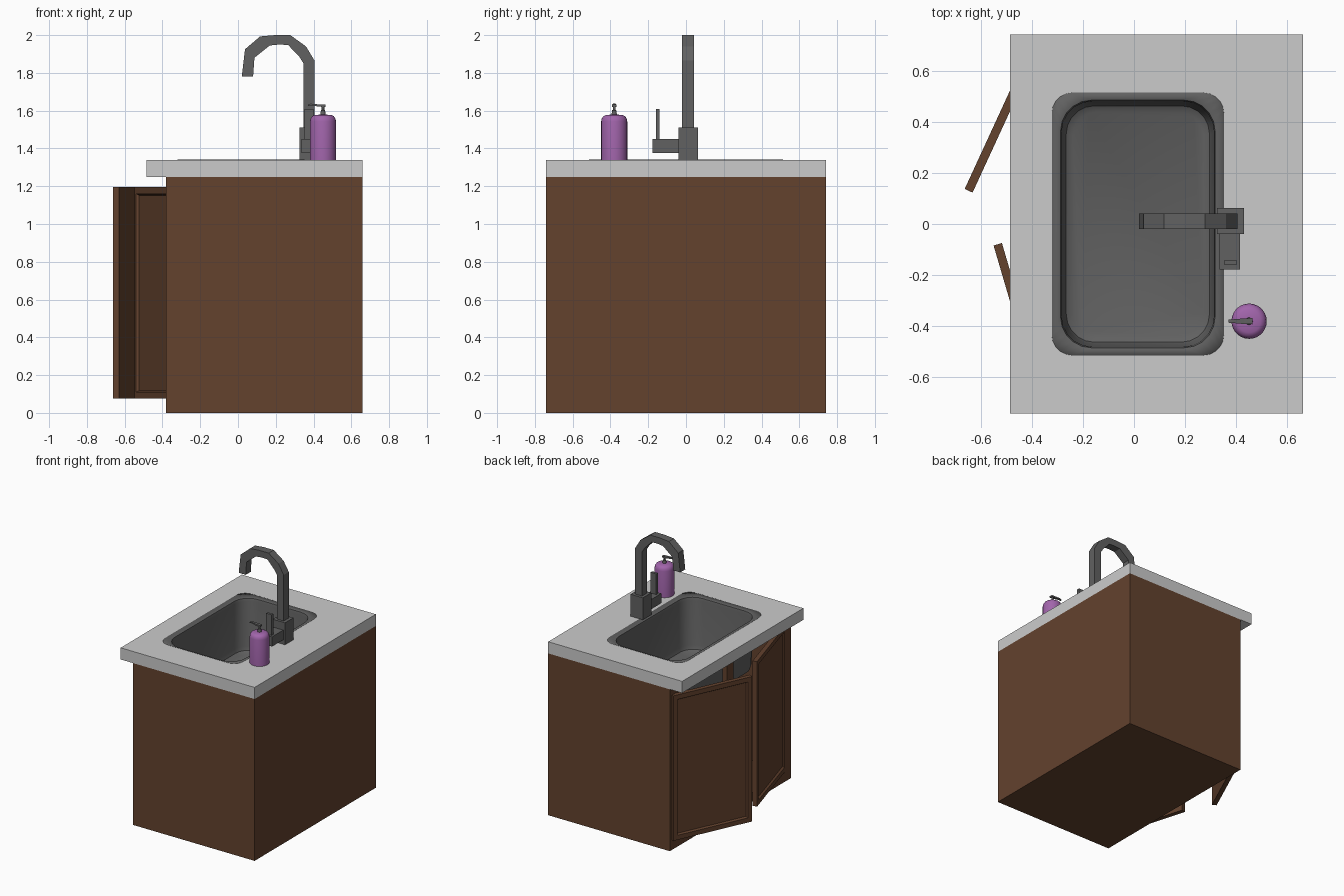
import bpy, bmesh, math
from mathutils import Vector

if "Cube" in bpy.data.objects:
    bpy.data.objects.remove(bpy.data.objects["Cube"])


def material(name, rgb):
    m = bpy.data.materials.new(name)
    m.diffuse_color = (*rgb, 1)
    m.use_nodes = True
    m.node_tree.nodes["Principled BSDF"].inputs["Base Color"].default_value = m.diffuse_color
    return m


WOOD = material("brown wood", (0.125, 0.054, 0.027))
STONE = material("light grey stone", (0.6, 0.6, 0.6))
METAL = material("dark grey metal", (0.12, 0.12, 0.12))
PURPLE = material("purple plastic", (0.36, 0.13, 0.41))


def finish(name, bm, mat, smooth=False):
    me = bpy.data.meshes.new(name)
    bm.to_mesh(me)
    bm.free()
    ob = bpy.data.objects.new(name, me)
    bpy.context.collection.objects.link(ob)
    me.materials.append(mat)
    if smooth:
        bpy.ops.object.select_all(action='DESELECT')
        ob.select_set(True)
        bpy.context.view_layer.objects.active = ob
        bpy.ops.object.shade_smooth_by_angle(angle=math.radians(35))
    return ob


def boxes(name, mat, specs):
    """One object from boxes given as (x0, x1, y0, y1, z0, z1)."""
    bm = bmesh.new()
    for x0, x1, y0, y1, z0, z1 in specs:
        vs = bmesh.ops.create_cube(bm, size=1)["verts"]
        for v in vs:
            v.co = Vector((x1 if v.co.x > 0 else x0, y1 if v.co.y > 0 else y0,
                           z1 if v.co.z > 0 else z0))
    return finish(name, bm, mat)


def rounded_rect(hx, hy, r, cx=0.015, seg=5):
    pts = []
    for k, (sx, sy) in enumerate(((1, 1), (-1, 1), (-1, -1), (1, -1))):
        for i in range(seg + 1):
            a = math.pi / 2 * (k + i / seg)
            pts.append((cx + sx * (hx - r) + r * math.cos(a), sy * (hy - r) + r * math.sin(a)))
    return pts


def loft(bm, loops, cap_start=False, cap_end=False):
    rings = [[bm.verts.new(p) for p in lp] for lp in loops]
    n = len(rings[0])
    for a, b in zip(rings, rings[1:]):
        for i in range(n):
            bm.faces.new((a[i], a[(i + 1) % n], b[(i + 1) % n], b[i]))
    if cap_start:
        bm.faces.new(rings[0][::-1])
    if cap_end:
        bm.faces.new(rings[-1])


# hollow cabinet with a face frame on the -x side
XB, XF, W = 0.66, -0.38, 0.74
boxes("cabinet", WOOD, [
    (XF, XB, -W, W, 0, 0.07),
    (XB - 0.04, XB, -W, W, 0.07, 1.25),
    (XF, XB - 0.04, -W, -W + 0.04, 0.07, 1.25),
    (XF, XB - 0.04, W - 0.04, W, 0.07, 1.25),
    (XF, XF + 0.04, -W + 0.04, W - 0.04, 1.18, 1.25),
    (XF, XF + 0.04, -W + 0.04, -W + 0.08, 0.07, 1.18),
    (XF, XF + 0.04, W - 0.08, W - 0.04, 0.07, 1.18),
    (XF, XF + 0.04, -0.04, 0.04, 0.07, 1.18),
])


# open doors with a recessed panel, placed from the free outer corner
def door(name, corner, along, inward, length=0.64, thick=0.034, z0=0.075, z1=1.195):
    c, u, n = Vector((*corner, 0)), Vector((*along, 0)), Vector((*inward, 0))
    bm = bmesh.new()
    base = [c, c + u * length, c + u * length + n * thick, c + n * thick]
    loft(bm, [[p + Vector((0, 0, z)) for p in base] for z in (z0, z1)], True, True)
    bmesh.ops.recalc_face_normals(bm, faces=bm.faces[:])
    bm.normal_update()
    outer = max(bm.faces, key=lambda f: -f.normal.dot(n))
    bmesh.ops.inset_region(bm, faces=[outer], thickness=0.05)
    bmesh.ops.inset_region(bm, faces=[outer], thickness=0.012, depth=-0.014)
    finish(name, bm, WOOD)


door("rear_door", (-0.662, 0.137), (0.418, 0.908), (0.908, -0.418))
door("near_door", (-0.549, -0.084), (0.282, -0.959), (0.959, 0.282))

# countertop with the sink opening cut out
counter = boxes("countertop", STONE, [(-0.485, 0.66, -W, W, 1.25, 1.34)])
bm = bmesh.new()
loft(bm, [[(x, y, z) for x, y in rounded_rect(0.333, 0.51, 0.08)] for z in (1.2, 1.4)], True, True)
cutter = finish("sink_cutter", bm, STONE)
cutter.hide_render = True
mod = counter.modifiers.new("hole", 'BOOLEAN')
mod.operation, mod.object, mod.solver = 'DIFFERENCE', cutter, 'EXACT'
bpy.context.view_layer.objects.active = counter
bpy.ops.object.modifier_apply(modifier="hole")
bpy.data.objects.remove(cutter)

# sink basin: rim, walls, curved bottom edge and floor
bm = bmesh.new()
sections = [(0.336, 0.513, 0.08, 1.342), (0.302, 0.484, 0.12, 1.33), (0.298, 0.48, 0.12, 1.31),
            (0.29, 0.472, 0.12, 0.97), (0.28, 0.462, 0.11, 0.94), (0.255, 0.437, 0.09, 0.925)]
loft(bm, [[(x, y, z) for x, y in rounded_rect(hx, hy, r)] for hx, hy, r, z in sections], False, True)
bmesh.ops.recalc_face_normals(bm, faces=bm.faces[:])
bm.normal_update()
if min(bm.faces, key=lambda f: f.calc_center_median().z).normal.z < 0:
    bmesh.ops.reverse_faces(bm, faces=bm.faces[:])
sink = finish("sink_basin", bm, METAL, True)
shell = sink.modifiers.new("shell", 'SOLIDIFY')
shell.thickness, shell.offset = 0.01, -1

# faucet base, handle body and lever
boxes("faucet_base", METAL, [(0.325, 0.43, -0.04, 0.063, 1.34, 1.51)])
boxes("faucet_handle", METAL, [(0.335, 0.415, -0.177, -0.04, 1.375, 1.45),
                               (0.353, 0.4, -0.16, -0.14, 1.45, 1.61)])

# faucet spout: angular gooseneck from paired outer / inner points (x, z)
outer = [(0.405, 1.5), (0.405, 1.865), (0.36, 1.94), (0.277, 2.0), (0.195, 2.0),
         (0.117, 1.993), (0.037, 1.925), (0.02, 1.78)]
inner = [(0.347, 1.5), (0.347, 1.85), (0.325, 1.885), (0.265, 1.948), (0.215, 1.95),
         (0.168, 1.945), (0.087, 1.88), (0.08, 1.78)]
bm = bmesh.new()
loft(bm, [[(o[0], -0.02, o[1]), (o[0], 0.042, o[1]), (i[0], 0.042, i[1]), (i[0], -0.02, i[1])]
          for o, i in zip(outer, inner)], True, True)
bmesh.ops.recalc_face_normals(bm, faces=bm.faces[:])
finish("faucet_spout", bm, METAL)


# soap dispenser: turned bottle and pump
def lathe(name, profile, mat, cx=0.45, cy=-0.38, n=28):
    bm = bmesh.new()
    loft(bm, [[(cx + r * math.cos(2 * math.pi * i / n), cy + r * math.sin(2 * math.pi * i / n), z)
               for i in range(n)] for r, z in profile], True, True)
    finish(name, bm, mat, True)


lathe("soap_bottle", [(0.069, 1.34), (0.069, 1.543), (0.066, 1.558), (0.058, 1.57),
                      (0.045, 1.577), (0.015, 1.579)], PURPLE)
lathe("pump_neck", [(0.015, 1.575), (0.011, 1.602), (0.007, 1.604), (0.007, 1.622)], METAL, n=12)
bm = bmesh.new()
loft(bm, [[(x, -0.38 - w, z), (x, -0.38 + w, z), (x, -0.38 + w, z + h), (x, -0.38 - w, z + h)]
          for x, w, z, h in ((0.464, 0.012, 1.62, 0.012), (0.43, 0.011, 1.621, 0.012),
                             (0.385, 0.007, 1.628, 0.009), (0.37, 0.006, 1.624, 0.008))], True, True)
bmesh.ops.recalc_face_normals(bm, faces=bm.faces[:])
finish("pump_nozzle", bm, METAL)
